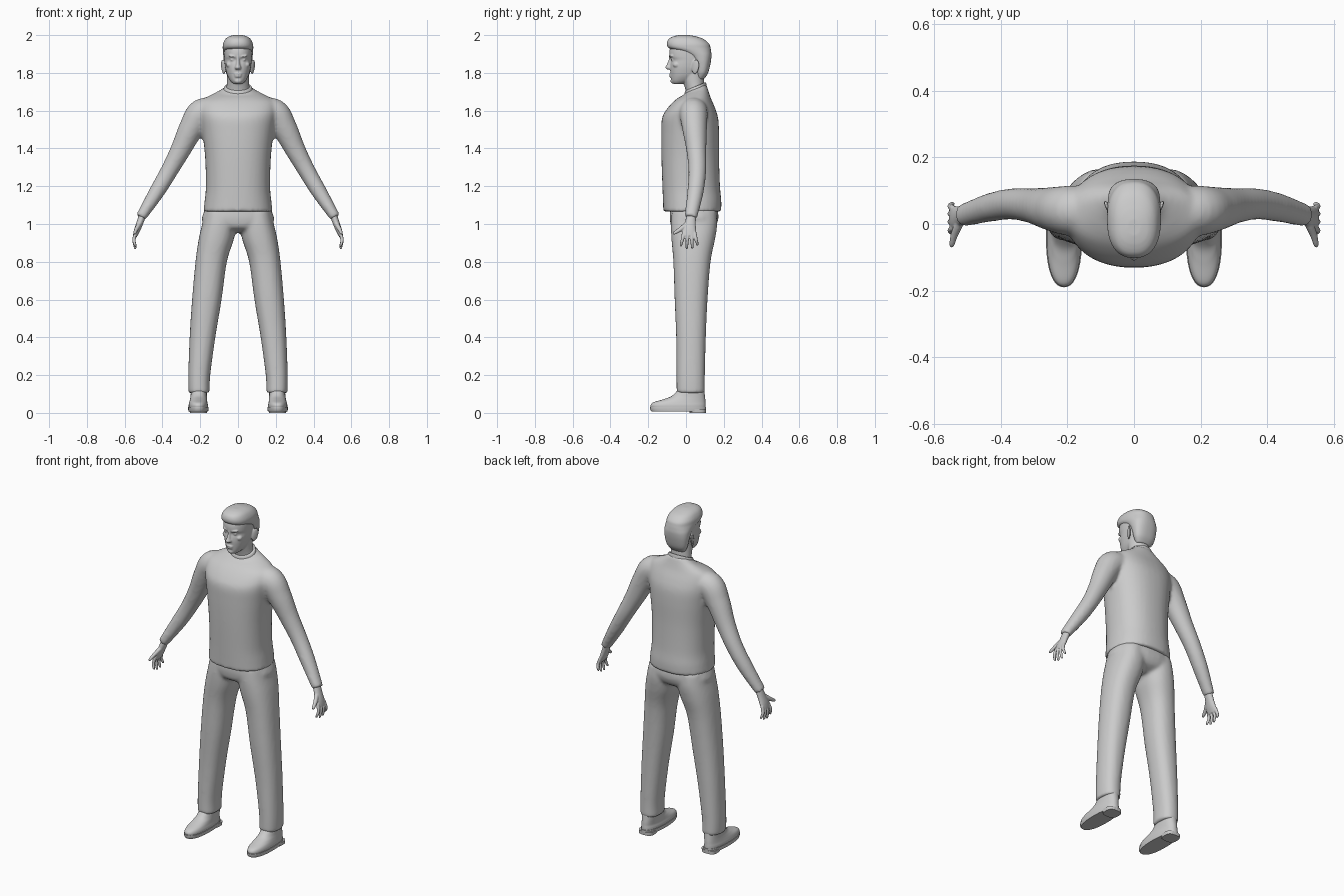
import bpy, bmesh, math
from mathutils import Vector, Matrix

SEG = 40


def spline(rows, n=6):
    """Catmull-Rom refinement of a table of section rows."""
    rows = [Vector(r) for r in rows]
    p = [rows[0]] + rows + [rows[-1]]
    out = []
    for i in range(1, len(p) - 2):
        a, b, c, d = p[i - 1:i + 3]
        for k in range(n):
            t = k / n
            out.append(0.5 * (2 * b + (c - a) * t + (2 * a - 5 * b + 4 * c - d) * t * t
                              + (3 * b - a - 3 * c + d) * t ** 3))
    return out + [rows[-1]]


def skin_rings(bm, rings):
    vs = [[bm.verts.new(co) for co in r] for r in rings]
    for a, b in zip(vs, vs[1:]):
        for i in range(len(a)):
            j = (i + 1) % len(a)
            bm.faces.new((a[i], a[j], b[j], b[i]))
    bm.faces.new(vs[0][::-1])
    bm.faces.new(vs[-1])


def oval(i, e, seg):
    a = 2 * math.pi * i / seg
    c, s = math.cos(a), math.sin(a)
    return math.copysign(abs(c) ** (2 / e), c), math.copysign(abs(s) ** (2 / e), s)


def stack(bm, rows, e=2.2, side=1, n=6):
    """Horizontal sections: z, centre x, half width, front y, back y, tilt."""
    rings = []
    for z, cx, hx, yf, yb, tilt in spline([tuple(r) + (0,) * (6 - len(r)) for r in rows], n):
        ring = []
        for i in range(SEG):
            u, v = oval(i, e, SEG)
            dy = v * (yb - yf) / 2
            ring.append((side * (cx + u * hx), (yf + yb) / 2 + dy, z + tilt * dy))
        rings.append(ring)
    skin_rings(bm, rings)


def limb(bm, rows, side=1, seg=24, n=6):
    """Sections across a path: x, y, z, thickness radius, y radius."""
    rows = spline(rows, n)
    rings = []
    for k, r in enumerate(rows):
        t = rows[min(k + 1, len(rows) - 1)].copy() - rows[max(k - 1, 0)]
        t = Vector(t[:3]).normalized()
        u = t.cross(Vector((0, 1, 0))).normalized()
        v = u.cross(t)
        ring = []
        for i in range(seg):
            a, b = oval(i, 2, seg)
            co = Vector(r[:3]) + u * a * r[3] + v * b * r[4]
            ring.append((side * co.x, co.y, co.z))
        rings.append(ring)
    skin_rings(bm, rings)


def ball(bm, loc, rad, rot=(0, 0, 0)):
    m = Matrix.Translation(loc)
    for ang, ax in zip(rot, 'XYZ'):
        m = m @ Matrix.Rotation(ang, 4, ax)
    bmesh.ops.create_uvsphere(bm, u_segments=20, v_segments=14, radius=1,
                              matrix=m @ Matrix.Diagonal((*rad, 1)))


def finish(bm, name, voxel=0, smooth=4):
    bmesh.ops.recalc_face_normals(bm, faces=bm.faces)
    me = bpy.data.meshes.new(name)
    bm.to_mesh(me)
    bm.free()
    me.shade_smooth()
    me.set_sharp_from_angle(angle=math.radians(40))
    ob = bpy.data.objects.new(name, me)
    bpy.context.collection.objects.link(ob)
    if voxel:  # fuse overlapping volumes into one surface
        r = ob.modifiers.new("fuse", 'REMESH')
        r.mode, r.voxel_size, r.use_smooth_shade = 'VOXEL', voxel, True
        s = ob.modifiers.new("soften", 'SMOOTH')
        s.factor, s.iterations = 0.5, smooth
    return ob


# sweater: body and sleeves
bm = bmesh.new()
stack(bm, [(1.065, 0, .183, -.12, .186), (1.12, 0, .177, -.122, .187), (1.2, 0, .17, -.125, .18),
           (1.35, 0, .174, -.13, .175), (1.48, 0, .188, -.131, .175), (1.56, 0, .2, -.127, .17),
           (1.61, 0, .205, -.105, .153, .05), (1.655, 0, .19, -.07, .132, .1),
           (1.685, 0, .135, -.04, .12, .2), (1.705, 0, .09, -.015, .112, .35),
           (1.72, 0, .075, 0, .106, .42)], 2.3)
for s in (-1, 1):
    limb(bm, [(.1, .04, 1.605, .06, .07), (.19, .04, 1.588, .076, .075), (.245, .045, 1.51, .067, .066),
              (.305, .055, 1.39, .054, .053), (.365, .06, 1.28, .046, .047),
              (.43, .05, 1.17, .041, .043), (.515, .025, 1.035, .028, .034)], s)
finish(bm, "sweater", .01, 5)

# collar band
bm = bmesh.new()
stack(bm, [(1.695, 0, .08, -.008, .11, .42), (1.715, 0, .076, -.008, .108, .42),
           (1.728, 0, .07, -.003, .104, .42), (1.728, 0, .06, .005, .098, .42)], 2)
finish(bm, "collar")

# trousers: two legs fused to the seat
bm = bmesh.new()
for s in (-1, 1):
    stack(bm, [(.105, .206, .056, -.05, .1), (.2, .205, .058, -.05, .1), (.4, .188, .068, -.052, .105),
               (.6, .165, .078, -.06, .114), (.8, .142, .083, -.067, .13), (.92, .115, .093, -.077, .154),
               (1.0, .1, .09, -.08, .165), (1.07, .095, .08, -.075, .16)], 2.3, s)
stack(bm, [(.955, 0, .05, -.02, .1), (.98, 0, .15, -.072, .15), (1.02, 0, .19, -.085, .17),
           (1.06, 0, .182, -.085, .17), (1.1, 0, .165, -.08, .16)], 2.4)
finish(bm, "trousers", .01, 5)

# shoes
for s, tag in ((-1, "right"), (1, "left")):
    bm = bmesh.new()
    stack(bm, [(.028, .21, .051, -.186, .104), (.042, .21, .051, -.187, .104), (.056, .21, .048, -.172, .103),
               (.072, .209, .045, -.12, .102), (.09, .208, .043, -.075, .1), (.125, .207, .042, -.04, .096)], 2.3, s)
    finish(bm, tag + "_shoe")
    bm = bmesh.new()
    stack(bm, [(.008, .21, .052, -.183, .106), (.018, .21, .054, -.19, .107), (.03, .21, .054, -.19, .107)], 2.3, s, 1)
    finish(bm, tag + "_sole")
    bm = bmesh.new()
    stack(bm, [(0, .21, .045, .02, .105), (.02, .21, .047, .015, .106)], 3, s, 1)
    finish(bm, tag + "_heel")

# hands: palm, four fingers, thumb
for s, tag in ((-1, "right"), (1, "left")):
    bm = bmesh.new()
    limb(bm, [(.5, .03, 1.06, .02, .024), (.52, .023, 1.005, .018, .029), (.535, .018, .965, .016, .036),
              (.546, .018, .935, .011, .036)], s)
    for y0, y1, tip in ((-.012, -.026, .88), (.009, .004, .868), (.029, .033, .87), (.046, .06, .885)):
        limb(bm, [(.541, y0, .955, .009, .0095), (.551, (y0 + y1) / 2, .918, .0088, .009),
                  (.545, y1, tip + .01, .007, .007), (.541, y1, tip, .004, .004)], s, 12, 4)
    limb(bm, [(.522, .005, 1.0, .013, .014), (.538, -.03, .972, .011, .012),
              (.546, -.06, .953, .008, .009), (.547, -.068, .947, .004, .005)], s, 12, 4)
    finish(bm, tag + "_hand", .0035, 2)

# head: skull, neck, facial features and ears
bm = bmesh.new()
stack(bm, [(1.742, 0, .024, -.068, -.02), (1.757, 0, .04, -.077, .03), (1.785, 0, .056, -.081, .075),
           (1.82, 0, .066, -.084, .1), (1.845, 0, .07, -.083, .11), (1.868, 0, .072, -.079, .116),
           (1.888, 0, .073, -.088, .12), (1.92, 0, .073, -.087, .12), (1.95, 0, .068, -.075, .11),
           (1.975, 0, .045, -.05, .07)], 2.3)
stack(bm, [(1.68, 0, .068, .005, .1, .3), (1.73, 0, .06, -.004, .096, .3), (1.8, 0, .058, -.03, .095)], 2)
stack(bm, [(1.888, 0, .008, -.09, -.06), (1.865, 0, .009, -.093, -.06), (1.842, 0, .012, -.103, -.06),
           (1.828, 0, .017, -.11, -.06), (1.818, 0, .013, -.1, -.06)], 2)
ball(bm, (0, -.078, 1.793), (.022, .012, .006))
ball(bm, (0, -.077, 1.782), (.02, .012, .006))
ball(bm, (0, -.068, 1.757), (.02, .014, .014))
for s in (-1, 1):
    ball(bm, (s * .03, -.077, 1.888), (.022, .011, .006), (0, s * -.15, s * .25))
    ball(bm, (s * .029, -.069, 1.869), (.012, .01, .007))
    ball(bm, (s * .078, .05, 1.832), (.007, .021, .04), (-.15, s * .12, s * -.45))
    ball(bm, (s * .045, -.05, 1.843), (.018, .02, .016))
finish(bm, "head", .004, 2)

# hair: short back and sides with a raised front
bm = bmesh.new()
stack(bm, [(1.768, 0, .045, .055, .096), (1.8, 0, .064, .052, .117), (1.85, 0, .074, .04, .13),
           (1.89, 0, .078, .01, .135), (1.915, 0, .08, -.045, .133), (1.932, 0, .081, -.092, .13),
           (1.955, 0, .079, -.102, .122), (1.98, 0, .066, -.092, .092), (1.994, 0, .046, -.065, .05),
           (2.0, 0, .02, -.035, .015)], 2.4)
finish(bm, "hair", .005, 3)
